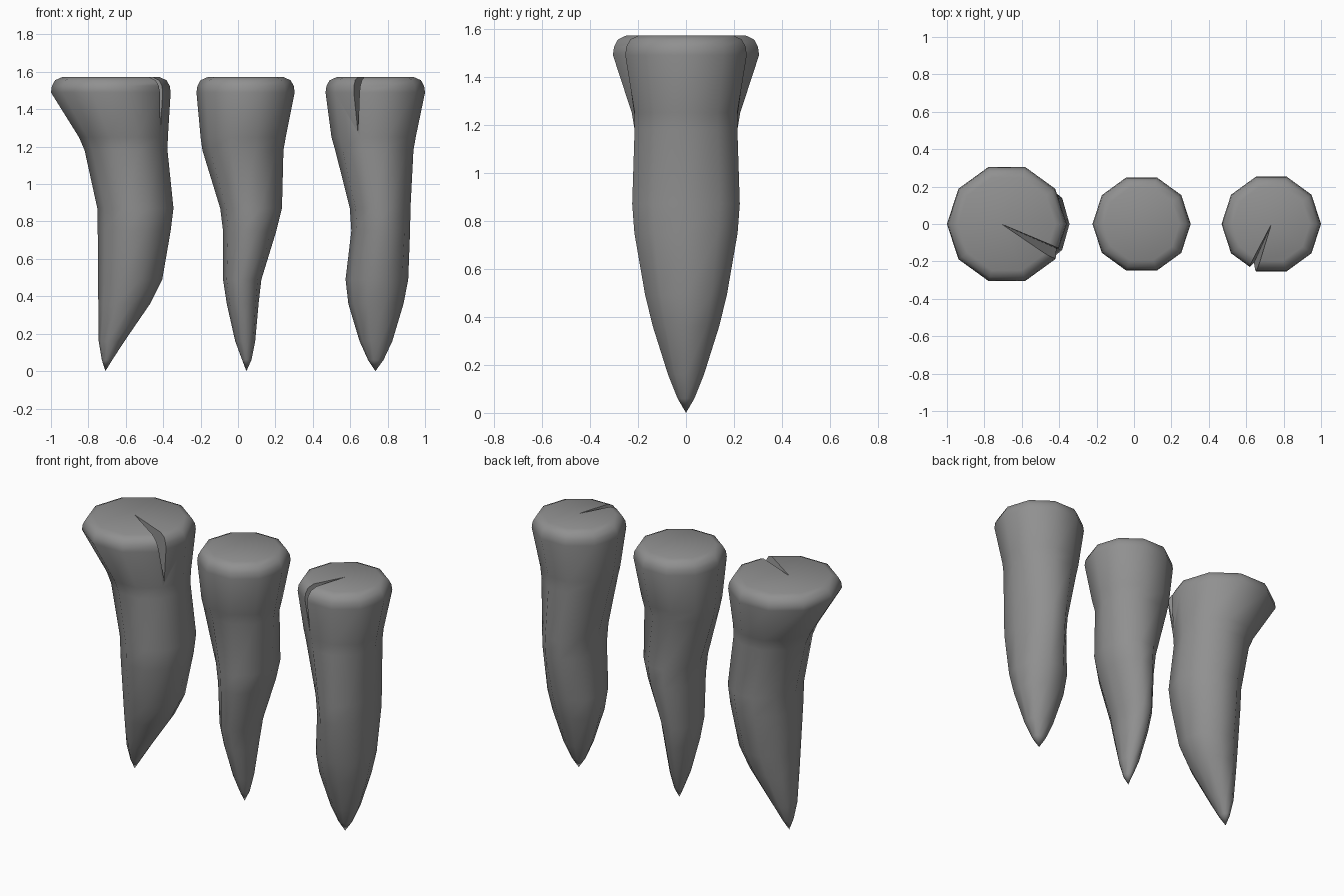
import bpy
import bmesh
from math import cos, sin, pi, radians
from mathutils import Vector

SIDES = 10
TOP = 1.572
HEIGHTS = [.06, .16, .36, .49, .75, .87, 1.18, 1.25, 1.49]
# Shared half depth of the lower rings; the upper rings are round
DEPTHS = [.035, .075, .138, .17, .215, .224, .214]

start_cube = bpy.data.objects.get("Cube")
if start_cube:
    bpy.data.objects.remove(start_cube, do_unlink=True)

stone = bpy.data.materials.new("grey stone")
stone.use_nodes = True
stone_colour = (.28, .28, .28, 1)
stone.diffuse_color = stone_colour
shader = next(n for n in stone.node_tree.nodes if n.type == 'BSDF_PRINCIPLED')
shader.inputs["Base Color"].default_value = stone_colour


def make_object(name, bm):
    """Turn a bmesh into a linked object with outward normals."""
    bmesh.ops.recalc_face_normals(bm, faces=bm.faces)
    mesh = bpy.data.meshes.new(name)
    bm.to_mesh(mesh)
    bm.free()
    obj = bpy.data.objects.new(name, mesh)
    bpy.context.collection.objects.link(obj)
    return obj


def add_ring(bm, centre, half_width, half_depth, z):
    """Add one horizontal ring of vertices."""
    ring = []
    for i in range(SIDES):
        angle = 2 * pi * i / SIDES
        x = centre + half_width * cos(angle)
        ring.append(bm.verts.new((x, half_depth * sin(angle), z)))
    return ring


def make_spike(name, tip, left_edge, right_edge, slimness):
    """Loft rings between two side outlines down to a pointed tip."""
    bm = bmesh.new()
    point = bm.verts.new((tip, 0, 0))
    rings = []
    for i, z in enumerate(HEIGHTS):
        centre = (left_edge[i] + right_edge[i]) / 2
        half_width = (right_edge[i] - left_edge[i]) / 2
        half_depth = half_width
        if i < len(DEPTHS):
            half_depth = DEPTHS[i] * slimness / sin(.4 * pi)
        rings.append(add_ring(bm, centre, half_width, half_depth, z))

    # Rounded rim and flat top
    for inset, z in ((.005, 1.525), (.022, 1.555), (.06, TOP)):
        radius = half_width - inset
        rings.append(add_ring(bm, centre, radius, radius, z))

    for i in range(SIDES):
        j = (i + 1) % SIDES
        bm.faces.new((point, rings[0][j], rings[0][i]))
        for low, high in zip(rings, rings[1:]):
            bm.faces.new((low[i], low[j], high[j], high[i]))
    bm.faces.new(rings[-1])

    spike = make_object(name, bm)
    spike.data.materials.append(stone)
    return spike


def cut_crack(spike, apex, rim_a, rim_b, foot):
    """Carve a wedge that opens from the top centre to the rim."""
    apex = Vector((*apex, TOP + .004))
    outer = [Vector((*rim_a, TOP + .004)), Vector((*rim_b, TOP + .004)), Vector(foot)]
    bm = bmesh.new()
    corners = [bm.verts.new(apex)]
    corners += [bm.verts.new(apex + (p - apex) * 1.5) for p in outer]
    for skip in corners:
        bm.faces.new([v for v in corners if v is not skip])
    cutter = make_object("crack_cutter", bm)
    cutter.hide_render = True

    bpy.context.view_layer.objects.active = spike
    modifier = spike.modifiers.new("crack", 'BOOLEAN')
    modifier.operation = 'DIFFERENCE'
    modifier.solver = 'EXACT'
    modifier.object = cutter
    bpy.ops.object.modifier_apply(modifier=modifier.name)
    bpy.data.objects.remove(cutter, do_unlink=True)


# Wide spike, flared to one side
wide_spike = make_spike(
    "wide_spike", -.709,
    [-.728, -.745, -.747, -.748, -.75, -.752, -.82, -.85, -1],
    [-.672, -.607, -.47, -.405, -.36, -.345, -.377, -.375, -.36], 1)
cut_crack(wide_spike, (-.71, 0), (-.4, -.13), (-.43, -.19), (-.415, -.13, 1.29))

# Slim spike, unbroken
slim_spike = make_spike(
    "slim_spike", .045,
    [.022, -.015, -.06, -.08, -.08, -.095, -.19, -.2, -.222],
    [.072, .092, .11, .125, .205, .235, .243, .255, .303], .9)

# Straight spike
straight_spike = make_spike(
    "straight_spike", .735,
    [.695, .65, .59, .575, .606, .598, .52, .5, .468],
    [.778, .825, .885, .91, .92, .922, .938, .95, 1], 1)
cut_crack(straight_spike, (.735, 0), (.617, -.225), (.66, -.245), (.645, -.2, 1.29))

# Smooth stone with crisp crack edges
bpy.ops.object.select_all(action='DESELECT')
for spike in (wide_spike, slim_spike, straight_spike):
    spike.select_set(True)
bpy.context.view_layer.objects.active = wide_spike
bpy.ops.object.shade_smooth_by_angle(angle=radians(50))
